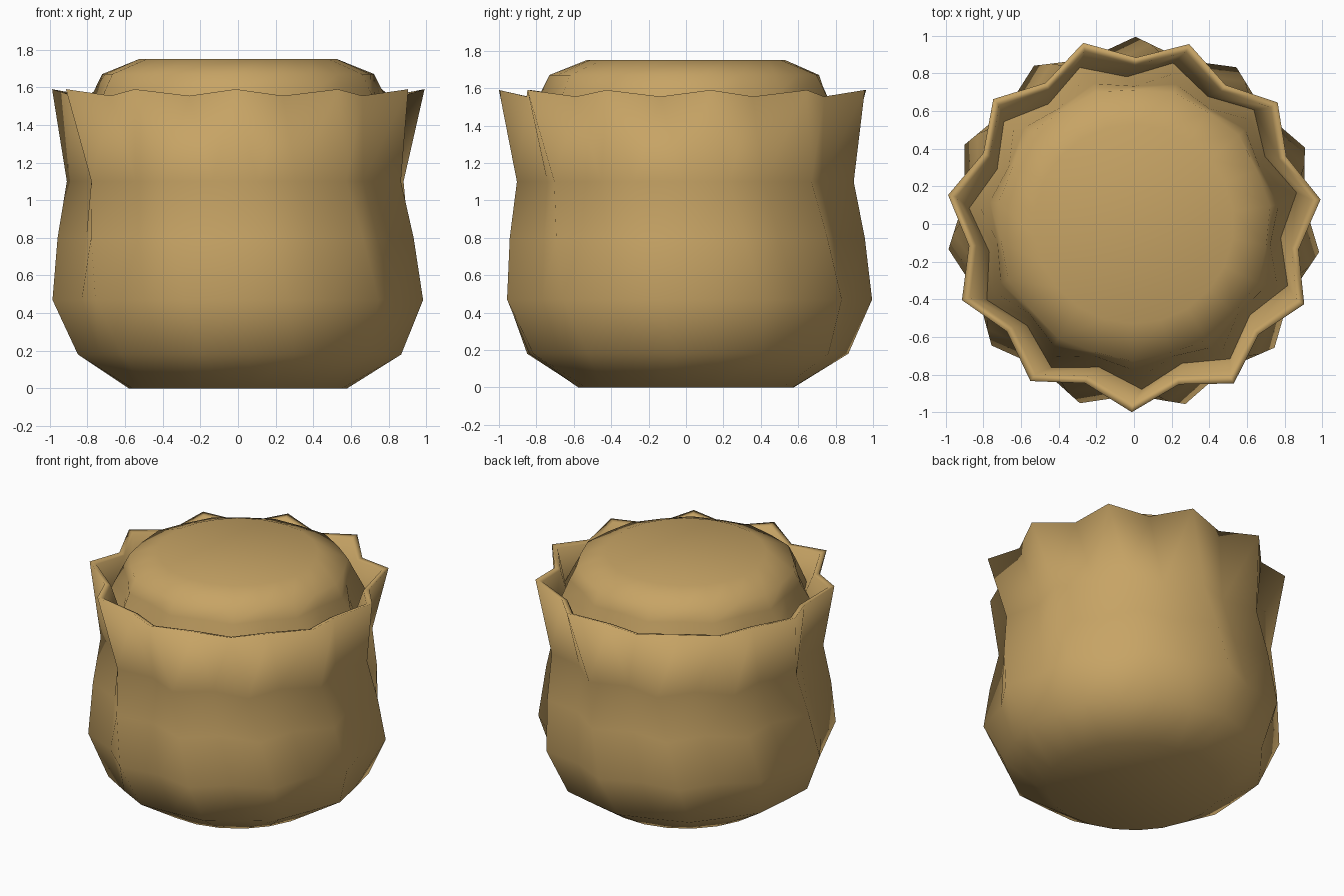
import bpy, bmesh, math

if "Cube" in bpy.data.objects:
    bpy.data.objects.remove(bpy.data.objects["Cube"])

LOBES = 11

mat = bpy.data.materials.new("tan clay")
mat.diffuse_color = (0.57, 0.37, 0.13, 1)
mat.use_nodes = True
mat.node_tree.nodes["Principled BSDF"].inputs["Base Color"].default_value = mat.diffuse_color


def phase(z):
    # flutes twist steadily from belly to rim
    t = (min(max(z, 0.0), 1.59) - 0.47) / 1.12
    return math.radians(24.1 - 16.6 * t)


def fluted(name, rings, cap_start, cap_end):
    """rings: (tip radius, valley/tip ratio, z, drop of z in the valleys)"""
    bm = bmesh.new()
    loops = []
    for r, ratio, z, drop in rings:
        loop = []
        for i in range(LOBES * 2):
            valley = i % 2
            a = phase(z) + math.pi * i / LOBES
            rad = r * (ratio if valley else 1)
            loop.append(bm.verts.new((rad * math.cos(a), rad * math.sin(a),
                                      z - drop * valley)))
        loops.append(loop)
    n = LOBES * 2
    for lo, hi in zip(loops, loops[1:]):
        for i in range(n):
            j = (i + 1) % n
            bm.faces.new((lo[i], lo[j], hi[j], hi[i]))
    if cap_start:
        bm.faces.new(loops[0][::-1])
    if cap_end:
        bm.faces.new(loops[-1])
    for f in bm.faces:
        f.smooth = True
    me = bpy.data.meshes.new(name)
    bm.to_mesh(me)
    bm.free()
    me.materials.append(mat)
    ob = bpy.data.objects.new(name, me)
    bpy.context.collection.objects.link(ob)
    return ob


# twisted fluted pot: outer wall, thin rim, inner wall down to the groove
fluted("fluted_pot", [
    (0.58, 1.0, 0.0, 0),
    (0.87, 0.965, 0.18, 0),
    (0.995, 0.915, 0.47, 0),
    (0.96, 0.89, 0.80, 0),
    (0.91, 0.885, 1.10, 0),
    (1.00, 0.885, 1.59, 0.035),
    (0.955, 0.885, 1.575, 0.03),
    (0.88, 0.89, 1.36, 0),
], True, False)

# domed filling rising above the rim
fluted("domed_filling", [
    (0.88, 0.89, 1.36, 0),
    (0.83, 0.90, 1.47, 0),
    (0.775, 0.945, 1.58, 0),
    (0.73, 0.975, 1.67, 0),
    (0.53, 1.0, 1.75, 0),
], False, True)
